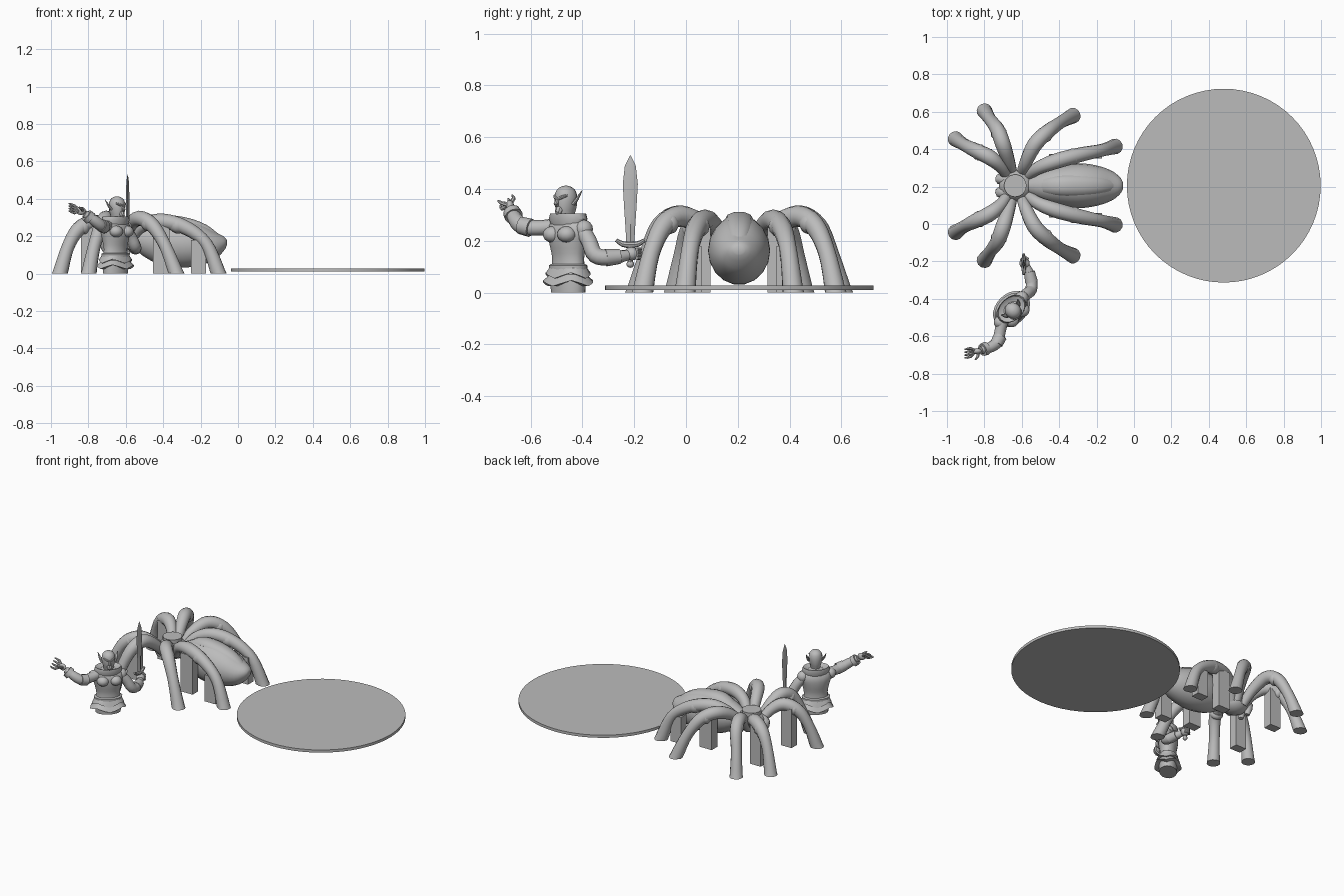
import bpy, bmesh, math
from mathutils import Vector as V

cube = bpy.data.objects.get("Cube")
if cube:
    bpy.data.objects.remove(cube)

grey = bpy.data.materials.new("plain_grey")
grey.use_nodes = True
colour = (0.5, 0.5, 0.5, 1)
grey.diffuse_color = colour
grey.node_tree.nodes["Principled BSDF"].inputs["Base Color"].default_value = colour
made = []


def finish(name, bm):
    bmesh.ops.recalc_face_normals(bm, faces=bm.faces)
    mesh = bpy.data.meshes.new(name)
    bm.to_mesh(mesh)
    bm.free()
    mesh.materials.append(grey)
    ob = bpy.data.objects.new(name, mesh)
    bpy.context.collection.objects.link(ob)
    made.append(ob)
    return ob


def ring(c, a, b, n):
    return [c + a * math.cos(math.tau * i / n) + b * math.sin(math.tau * i / n) for i in range(n)]


def loft(name, rings):
    """Skin a list of equal rings and cap both ends."""
    bm = bmesh.new()
    rows = [[bm.verts.new((p.x, p.y, max(p.z, 0))) for p in r] for r in rings]
    for lo, hi in zip(rows, rows[1:]):
        for i in range(len(lo)):
            j = (i + 1) % len(lo)
            bm.faces.new((lo[i], lo[j], hi[j], hi[i]))
    bm.faces.new(rows[0])
    bm.faces.new(rows[-1])
    return finish(name, bm)


def spline(p, steps):
    """Catmull-Rom through equal-length vectors."""
    out = []
    for i in range(len(p) - 1):
        a, b, c, d = p[max(i - 1, 0)], p[i], p[i + 1], p[min(i + 2, len(p) - 1)]
        for s in range(steps):
            t = s / steps
            out.append(0.5 * (2 * b + (c - a) * t + (2 * a - 5 * b + 4 * c - d) * t * t
                              + (3 * b - a - 3 * c + d) * t ** 3))
    return out + [p[-1]]


def tube(name, pts, radii, n=12, steps=4, flat=1):
    path = spline([V(p) for p in pts], steps)
    rad = [r.x for r in spline([V((r, 0)) for r in radii], steps)]
    side = (path[-1] - path[0]).cross(V((0, 0, 1)))
    side = side.normalized() if side.length > 0.001 else V((1, 0, 0))
    rings = []
    for i, (p, r) in enumerate(zip(path, rad)):
        t = (path[min(i + 1, len(path) - 1)] - path[max(i - 1, 0)]).normalized()
        a = (side - t * side.dot(t)).normalized()
        rings.append(ring(p, a * r, t.cross(a) * r * flat, n))
    return loft(name, rings)


def ball(name, c, size, n=14):
    bm = bmesh.new()
    bmesh.ops.create_uvsphere(bm, u_segments=n, v_segments=n // 2 + 1, radius=1)
    for v in bm.verts:
        v.co = V([v.co[i] * size[i] + c[i] for i in range(3)])
    return finish(name, bm)


def disc(name, c, r, lo, hi, n):
    x, y = c
    return loft(name, [ring(V((x, y, z)), V((r, 0, 0)), V((0, r, 0)), n) for z in (lo, hi)])


# Round base plate
disc("base_plate", (0.48, 0.205), 0.518, 0.01, 0.028, 64)

# Spider legs and printing supports, mirrored about the spider's axis
AXIS = 0.205
legs = {
    "front_leg": [(-.67, .04, .17), (-.71, .10, .24), (-.77, .15, .275), (-.85, .19, .24), (-.91, .22, .14), (-.955, .25, -.015)],
    "second_leg": [(-.65, .06, .16), (-.67, .13, .24), (-.70, .22, .295), (-.73, .30, .26), (-.77, .355, .14), (-.80, .40, -.015)],
    "third_leg": [(-.60, .06, .17), (-.58, .12, .25), (-.53, .22, .295), (-.46, .29, .26), (-.39, .34, .15), (-.325, .375, -.015)],
    "rear_leg": [(-.58, .04, .17), (-.52, .09, .25), (-.42, .13, .28), (-.29, .165, .25), (-.17, .19, .16), (-.10, .21, -.015)],
}
for side, s in (("left", 1), ("right", -1)):
    for name, pts in legs.items():
        path = [(x, AXIS + s * y, z) for x, y, z in pts]
        tube(f"{side}_{name}", path, [.028, .034, .041, .039, .034, .042], 12, 5)
        tube(f"{side}_{name}_knee", [V(path[2]).lerp(V(path[3]), t) for t in (.55, .75, .95)],
             [.036, .044, .036], 12, 2)
    for x, y, top, half in ((-.80, .165, .26, .04), (-.41, .14, .26, .045), (-.21, .175, .18, .04)):
        c = V((x, AXIS + s * y, 0))
        a, b = V((half, 0, 0)), V((0, .03, 0))
        loft(f"{side}_support", [[c + V((0, 0, z)) + a * i + b * j
                                  for i, j in ((-1, -1), (1, -1), (1, 1), (-1, 1))] for z in (0, top)])
    # Mouthparts
    tube(f"{side}_mouthpart", [(-.67, AXIS + s * .035, .20), (-.715, AXIS + s * .035, .18), (-.71, AXIS + s * .03, .12)],
         [.03, .03, .015], 10, 3)

# Spider body: thorax, flat mount and abdomen
ball("thorax", (-.63, AXIS, .185), (.095, .085, .07))
disc("torso_mount", (-.635, AXIS), .06, .20, .262, 24)
stations = [(-.58, .19, .035, .035), (-.51, .18, .075, .085), (-.42, .172, .105, .125), (-.30, .163, .12, .133),
            (-.20, .156, .108, .113), (-.12, .15, .08, .073), (-.075, .16, .045, .038), (-.06, .165, .02, .015)]
loft("abdomen", [ring(V((v[0], AXIS, v[1])), V((0, v[2], 0)), V((0, 0, v[3])), 18)
                 for v in spline([V(q) for q in stations], 3)])
tube("abdomen_ridge", [(-.55, AXIS, .215), (-.42, AXIS, .28), (-.30, AXIS, .275), (-.18, AXIS, .24), (-.08, AXIS, .175)],
     [.03, .05, .055, .045, .02], 10, 4, .55)

# Warrior torso, facing along F with its left along U
U, F, UP = V((.72, .69, 0)), V((.69, -.72, 0)), V((0, 0, 1))
C = V((-.655, -.455, 0))


def body(name, sections, n=16, shift=0, smooth=3):
    rows = spline([V(s) for s in sections], smooth)
    return loft(name, [ring(C + F * shift + UP * r.x, U * r.y, F * r.z, n) for r in rows])


body("torso", [(0, .078, .055), (.06, .082, .057), (.13, .074, .05), (.19, .086, .06), (.235, .098, .062),
               (.27, .085, .05), (.295, .035, .03)])
body("collar", [(.255, .075, .052), (.285, .088, .062), (.305, .08, .06), (.29, .045, .04)], 16, 0, 1)
body("belt", [(.085, .086, .062), (.105, .088, .062), (.11, .08, .055)], 16, 0, 1)

# Scalloped skirt in two layers
for layer, (top, low, wide) in enumerate(((.10, .055, .10), (.07, .025, .112))):
    rings = [ring(C + UP * top, U * .082, F * .058, 24), ring(C + UP * low, U * wide, F * wide * .74, 24),
             ring(C + UP * low, U * .076, F * .054, 24)]
    for r in rings[1:]:
        for i, p in enumerate(r):
            p.z += .022 * abs((i + 3) % 6 - 3) / 3
    loft(f"skirt_layer_{layer}", rings)
for s in (-1, 1):
    q = C + U * s * .04 + F * .045 + UP * .225
    ball("chest_plate", q, (.038, .038, .032), 12)

# Head
body("head", [(.27, .028, .028), (.30, .03, .036), (.33, .038, .044), (.365, .043, .046), (.393, .036, .039),
              (.408, .02, .022), (.413, .004, .004)], 14, .012)
H = C + F * .012
tube("nose", [H + F * .04 + UP * .362, H + F * .054 + UP * .342, H + F * .042 + UP * .336], [.005, .009, .005], 8, 2)
tube("chin", [H + F * .03 + UP * .325, H + F * .04 + UP * .31, H + F * .036 + UP * .293], [.018, .014, .004], 8, 2)
for s in (-1, 1):
    tube("brow", [H + F * .043 + UP * .36, H + F * .04 + U * s * .018 + UP * .368, H + F * .026 + U * s * .036 + UP * .376],
         [.006, .007, .004], 8, 2)
    tube("ear", [H + U * s * .038 + UP * .34, H + U * s * .05 - F * .012 + UP * .362, H + U * s * .062 - F * .028 + UP * .395],
         [.012, .011, .002], 8, 3, .6)

# Outstretched right arm with open hand
ball("right_shoulder", (-.715, -.525, .25), (.035, .035, .035))
tube("right_arm", [(-.70, -.515, .255), (-.715, -.57, .25), (-.73, -.63, .255), (-.77, -.66, .285), (-.82, -.675, .32)],
     [.03, .03, .031, .029, .02])
for a, b in (((-.715, -.60, .25), (-.735, -.64, .26)), ((-.79, -.665, .295), (-.81, -.673, .312))):
    tube("right_arm_band", [a, b], [.036, .034], 12, 1)
ball("right_palm", (-.84, -.68, .335), (.027, .016, .022))
for i in range(4):
    y, z = -.665 - .015 * i, .375 - .013 * i
    tube("right_finger", [(-.85, -.68, .34), (-.875, y, z - .012), (-.905, y - .006, z)], [.009, .008, .004], 7, 2)
tube("right_thumb", [(-.83, -.675, .335), (-.835, -.71, .345), (-.85, -.725, .355)], [.009, .008, .004], 7, 2)

# Bent left arm gripping the sword
ball("left_shoulder", (-.60, -.395, .245), (.036, .036, .036))
tube("left_arm", [(-.61, -.405, .25), (-.575, -.375, .20), (-.55, -.35, .145), (-.55, -.29, .135), (-.575, -.225, .145)],
     [.031, .031, .032, .029, .02])
tube("left_bracer", [(-.548, -.31, .135), (-.56, -.255, .14)], [.034, .029], 12, 1)
ball("left_fist", (-.585, -.21, .15), (.028, .03, .026))
for i in range(4):
    z = .134 + .011 * i
    tube("left_finger", [(-.565, -.19, z), (-.585, -.178, z), (-.607, -.195, z)], [.007, .008, .006], 7, 2)

# Sword: leaf blade, guard, grip and pommel
S = V((-.59, -.215, 0))
blade = [(.18, .015, .008), (.24, .018, .008), (.33, .024, .009), (.42, .029, .009), (.49, .021, .007), (.53, .001, .001)]
loft("sword_blade", [ring(S + UP * z, V((0, w, 0)), V((t, 0, 0)), 4) for z, w, t in blade])
tube("sword_guard", [S + V((0, y, z)) for y, z in ((-.055, .203), (-.03, .188), (0, .185), (.03, .188), (.055, .203))],
     [.007, .011, .013, .011, .007], 8, 2)
tube("sword_grip", [S + UP * .11, S + UP * .19], [.011, .011], 8, 1)
ball("sword_pommel", S + UP * .11, (.015, .015, .014), 10)

# Smooth shading with crisp edges
bpy.ops.object.select_all(action="DESELECT")
for ob in made:
    ob.select_set(True)
bpy.context.view_layer.objects.active = made[0]
bpy.ops.object.shade_smooth_by_angle(angle=math.radians(40))
